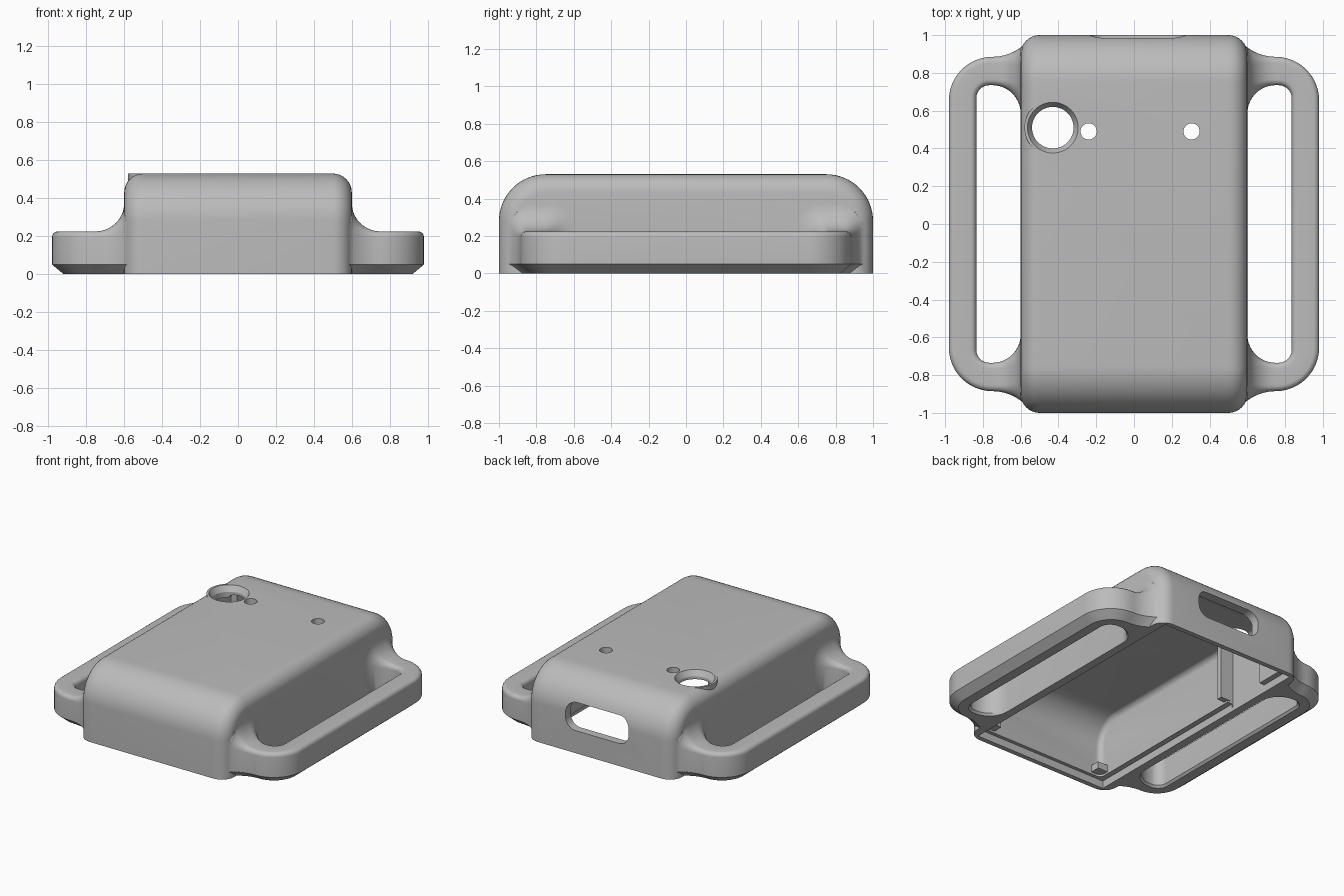
import bpy, bmesh
from math import sin, cos, pi, sqrt
from mathutils import Vector

if "Cube" in bpy.data.objects:
    bpy.data.objects.remove(bpy.data.objects["Cube"], do_unlink=True)

grey = bpy.data.materials.new("plain grey")
grey.use_nodes = True
grey.diffuse_color = (0.5, 0.5, 0.5, 1)
grey.node_tree.nodes["Principled BSDF"].inputs["Base Color"].default_value = (0.5, 0.5, 0.5, 1)


def loft(name, rings):
    """Skin closed rings of points and cap both ends."""
    bm = bmesh.new()
    rows = [[bm.verts.new(p) for p in ring] for ring in rings]
    n = len(rows[0])
    for a, b in zip(rows, rows[1:]):
        for i in range(n):
            j = (i + 1) % n
            bm.faces.new((a[i], a[j], b[j], b[i]))
    bm.faces.new(rows[0])
    bm.faces.new(rows[-1])
    bmesh.ops.recalc_face_normals(bm, faces=bm.faces)
    mesh = bpy.data.meshes.new(name)
    bm.to_mesh(mesh)
    bm.free()
    obj = bpy.data.objects.new(name, mesh)
    bpy.context.collection.objects.link(obj)
    mesh.materials.append(grey)
    return obj


def quarter(steps):
    return [i / steps * pi / 2 for i in range(steps + 1)]


def shell(name, hx, hy, top, big, small, base):
    """Block with large front and back top rounds and small side rounds."""
    def ring(x, d):
        r = big - d
        arc = [(hy - big + r * cos(a), top - big + r * sin(a)) for a in quarter(16)]
        pts = [(hy - d, base)] + arc
        pts += [(-y, z) for y, z in reversed(pts)]
        return [(x, y, z) for y, z in pts]
    side = [(hx - small + small * sin(a), small * (1 - cos(a))) for a in quarter(8)]
    ends = [(-x, d) for x, d in reversed(side)] + side
    return loft(name, [ring(x, d) for x, d in ends])


def box(name, x0, x1, y0, y1, z0, z1):
    return loft(name, [[(x0, y0, z), (x1, y0, z), (x1, y1, z), (x0, y1, z)] for z in (z0, z1)])


def turned(name, x, y, profile, n=48):
    """Round part from (radius, height) pairs."""
    return loft(name, [[(x + r * cos(2 * pi * i / n), y + r * sin(2 * pi * i / n), z)
                        for i in range(n)] for r, z in profile])


def combine(target, other, operation):
    mod = target.modifiers.new("combine", 'BOOLEAN')
    mod.operation, mod.solver, mod.object = operation, 'EXACT', other
    bpy.context.view_layer.objects.active = target
    bpy.ops.object.modifier_apply(modifier=mod.name)
    bpy.data.objects.remove(other, do_unlink=True)


def loop_section(inner, outer, top, r):
    """Bar section: chamfered below, rounded above."""
    inner, outer = Vector(inner), Vector(outer)
    w = (outer - inner).length
    pts = [(0.015, 0), (w - 0.06, 0), (w, 0.05)]
    pts += [(w - r + r * cos(a), top - r + r * sin(a)) for a in quarter(6)]
    pts += [(r - r * sin(a), top - r + r * cos(a)) for a in quarter(6)]
    pts.append((0, 0.015))
    return [(*inner.lerp(outer, s / w), z) for s, z in pts]


def strap_loop(name, side):
    """Side bar whose two arms flare into the body."""
    stations = []
    flare = [(0.55, pi / 2)] + [(0.75 - 0.15 * sin(a), a) for a in reversed(quarter(10))]
    for x, a in flare:
        d = 0.15 * (1 - cos(a))
        outer_y = 1.135 - sqrt(0.25 ** 2 - (0.75 - x) ** 2)
        stations.append(((x, 0.735 - d), (x, outer_y), 0.225 + d, 0.03 + 0.7 * d))
    for a in quarter(12)[1:]:
        stations.append(((0.765 + 0.07 * sin(a), 0.665 + 0.07 * cos(a)),
                         (0.75 + 0.23 * sin(a), 0.655 + 0.23 * cos(a)), 0.225, 0.03))
    half = [loop_section(*s) for s in stations]
    path = half + [[(x, -y, z) for x, y, z in ring] for ring in reversed(half)]
    return loft(name, [[(side * x, y, z) for x, y, z in ring] for ring in path])


# Outer shell with strap loops and the raised collar
case = shell("case", 0.6, 1.0, 0.53, 0.25, 0.1, 0)
for side in (-1, 1):
    combine(case, strap_loop("strap_loop", side), 'UNION')
hole_x, hole_y = -0.43, 0.51
combine(case, turned("collar", hole_x, hole_y, [(0.15, 0.42), (0.15, 0.53)]), 'UNION')

# Hollow inside, lid recess and side pocket
combine(case, shell("cavity", 0.5, 0.94, 0.47, 0.2, 0.04, -0.02), 'DIFFERENCE')
combine(case, box("lid_recess", -0.54, 0.54, -0.965, 0.965, -0.03, 0.055), 'DIFFERENCE')
combine(case, box("pocket", -0.545, -0.45, 0.37, 0.7, 0.03, 0.45), 'DIFFERENCE')

# Rib beside the pocket and clip blocks at the front
combine(case, box("rib", -0.52, -0.44, 0.335, 0.375, 0.07, 0.48), 'UNION')
for side in (-1, 1):
    x = side * 0.47
    combine(case, box("clip", x - 0.05, x + 0.05, -0.95, -0.87, 0.07, 0.12), 'UNION')

# Large chamfered opening and two small openings in the top
combine(case, turned("opening", hole_x, hole_y,
                     [(0.11, -0.05), (0.11, 0.49), (0.135, 0.531), (0.135, 0.6)]), 'DIFFERENCE')
for x in (-0.24, 0.305):
    combine(case, turned("small_opening", x, 0.49, [(0.043, 0.3), (0.043, 0.6)], 32), 'DIFFERENCE')

# Rounded port through the back wall
port = []
for k, (sx, sz) in enumerate([(1, 1), (-1, 1), (-1, -1), (1, -1)]):
    for a in quarter(8):
        a += k * pi / 2
        port.append((0.02 + sx * 0.175 + 0.08 * cos(a), 0.265 + sz * 0.02 + 0.08 * sin(a)))
combine(case, loft("port", [[(x, y, z) for x, z in port] for y in (0.8, 1.1)]), 'DIFFERENCE')

# Smooth rounds, crisp edges
bpy.ops.object.select_all(action='DESELECT')
case.select_set(True)
bpy.context.view_layer.objects.active = case
bpy.ops.object.shade_smooth_by_angle(angle=pi / 6)
